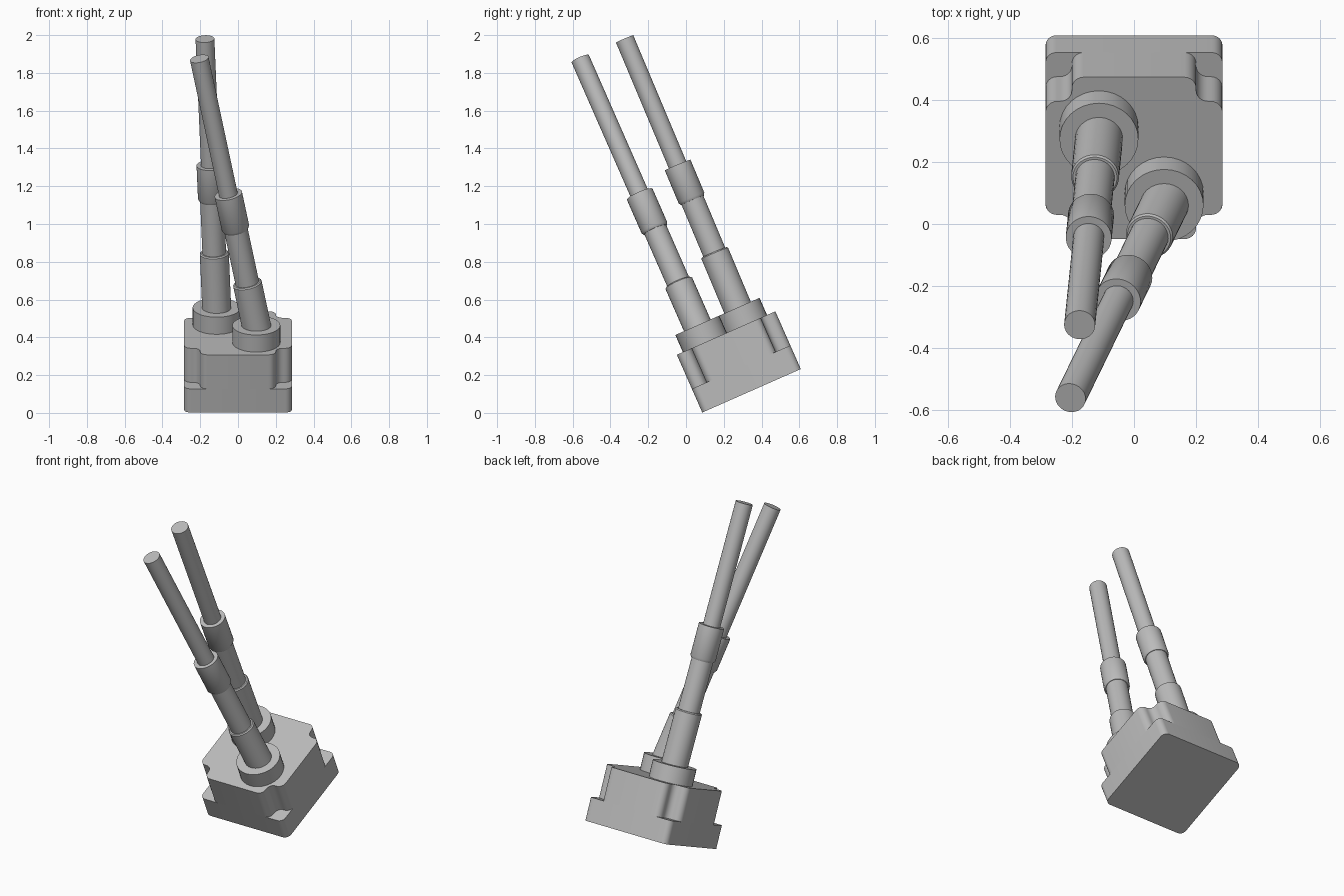
import bpy, bmesh, math
from mathutils import Matrix, Vector

if "Cube" in bpy.data.objects:
    bpy.data.objects.remove(bpy.data.objects["Cube"])

grey = bpy.data.materials.new("grey metal")
grey.diffuse_color = (0.5, 0.5, 0.5, 1)
grey.use_nodes = True
grey.node_tree.nodes["Principled BSDF"].inputs["Base Color"].default_value = grey.diffuse_color

# the whole mount is tilted back on its lower front edge
TILT = Matrix.Translation((0, 0.347, 0.117)) @ Matrix.Rotation(math.radians(23.8), 4, 'X')
H = 0.285


def finish(name, bm, matrix):
    bmesh.ops.recalc_face_normals(bm, faces=bm.faces)
    mesh = bpy.data.meshes.new(name)
    bm.to_mesh(mesh)
    bm.free()
    mesh.materials.append(grey)
    obj = bpy.data.objects.new(name, mesh)
    bpy.context.collection.objects.link(obj)
    obj.matrix_world = matrix
    bpy.ops.object.select_all(action='DESELECT')
    obj.select_set(True)
    bpy.context.view_layer.objects.active = obj
    bpy.ops.object.shade_smooth_by_angle(angle=math.radians(30))
    return obj


def prism(name, outline, radius, z0, z1):
    """Extrude an outline and round its upright edges."""
    bm = bmesh.new()
    face = bm.faces.new([bm.verts.new((x, y, z0)) for x, y in outline])
    top = bmesh.ops.extrude_face_region(bm, geom=[face])['geom']
    for v in top:
        if isinstance(v, bmesh.types.BMVert):
            v.co.z = z1
    upright = [e for e in bm.edges if abs(e.verts[0].co.z - e.verts[1].co.z) > 0.01]
    bmesh.ops.bevel(bm, geom=upright, offset=radius, segments=6,
                    profile=0.5, affect='EDGES', clamp_overlap=True)
    return finish(name, bm, TILT)


def lathe(name, profile, matrix, steps=32):
    """Spin (radius, height) points round the local z axis."""
    bm = bmesh.new()
    rings = []
    for r, z in profile:
        rings.append([bm.verts.new((r * math.cos(2 * math.pi * i / steps),
                                    r * math.sin(2 * math.pi * i / steps), z))
                      for i in range(steps)])
    for a, b in zip(rings, rings[1:]):
        for i in range(steps):
            j = (i + 1) % steps
            bm.faces.new((a[i], a[j], b[j], b[i]))
    bm.faces.new(rings[0][::-1])
    bm.faces.new(rings[-1])
    return finish(name, bm, matrix)


# square foot plate
prism("base_plate", [(-H, -H), (H, -H), (H, H), (-H, H)], 0.035, 0, 0.137)

# body with a rounded notch at each corner
N = H - 0.085
quarter = [(H, N), (N, N), (N, H)]
outline = []
for k in range(4):
    c, s = round(math.cos(k * math.pi / 2)), round(math.sin(k * math.pi / 2))
    outline += [(c * x - s * y, s * x + c * y) for x, y in quarter]
prism("notched_body", outline, 0.038, 0.137, 0.334)

# collars and stepped barrels: collar centre, tip, world heights of the steps
barrels = {
    "front": ((0.097, -0.123), (-0.205, -0.56, 1.875), (0.69, 0.968, 1.157)),
    "rear": ((-0.113, 0.11), (-0.175, -0.325, 1.98), (0.85, 1.125, 1.312)),
}
for side, ((cx, cy), tip, heights) in barrels.items():
    lathe(side + "_collar", [(0.127, 0.33), (0.127, 0.433)],
          TILT @ Matrix.Translation((cx, cy, 0)))
    start = TILT @ Vector((cx, cy, 0.433))
    axis = Vector(tip) - start
    length = axis.length
    a, b, c = [(h - start.z) / axis.z * length for h in heights]
    profile = [(0.077, -0.05), (0.077, a - 0.006), (0.071, a), (0.063, a),
               (0.063, b), (0.066, b), (0.074, b + 0.014), (0.074, c),
               (0.05, c), (0.05, length)]
    lathe(side + "_barrel", profile,
          Matrix.Translation(start) @ axis.to_track_quat('Z', 'Y').to_matrix().to_4x4())
